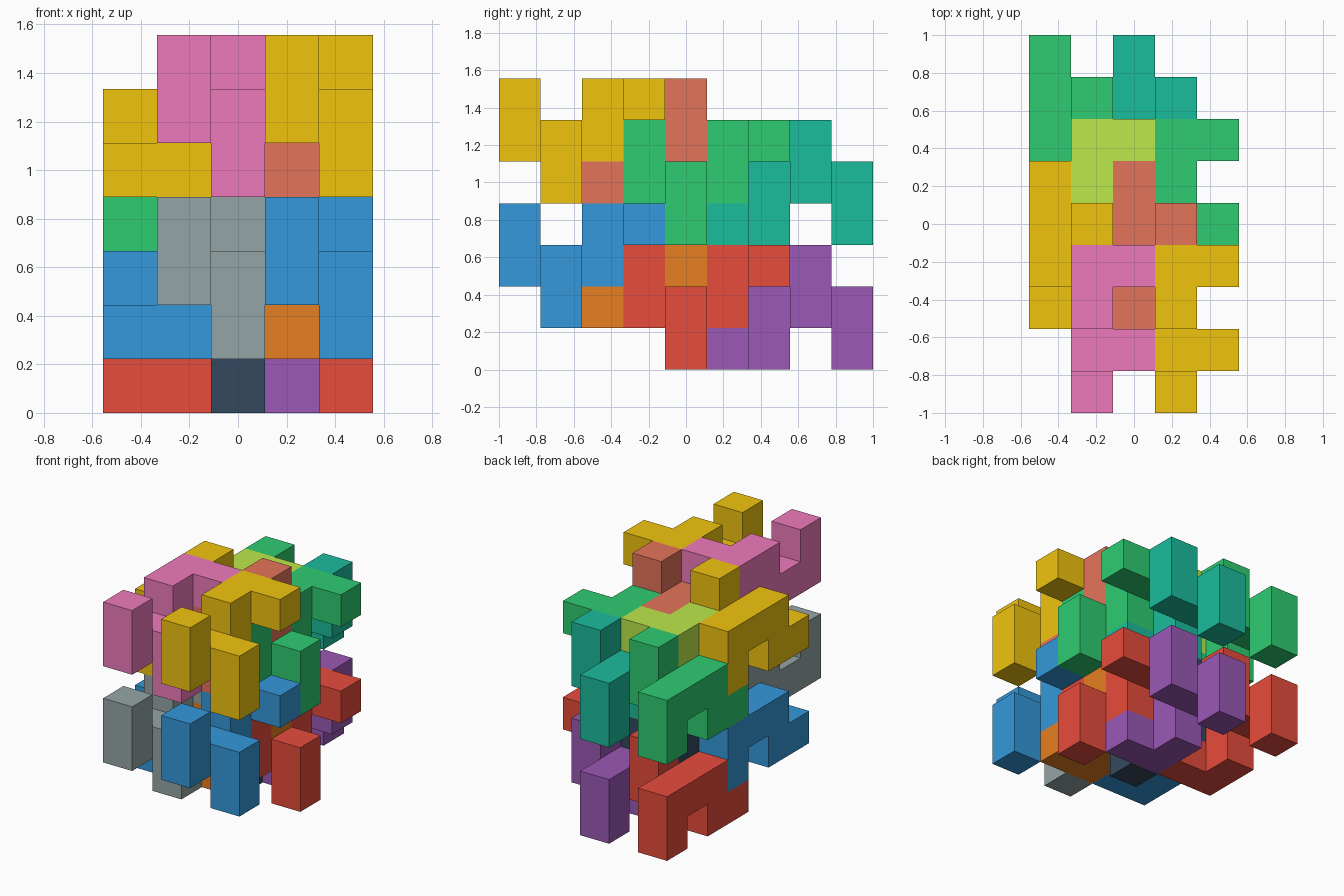
import bpy, bmesh
from mathutils import Vector

if "Cube" in bpy.data.objects:
    bpy.data.objects.remove(bpy.data.objects["Cube"])

U = 2 / 9  # edge length of one cube cell

# Nine-cube hook piece, as (x, y, z) cells, and the same piece turned half a turn about x
HOOK = [(0, 0, 2), (0, 0, 3), (0, 1, 2), (1, 1, 2), (1, 1, 1),
        (0, 2, 2), (0, 2, 3), (0, 3, 3), (1, 3, 3)]
TURNED = [(x, 5 - y, 4 - z) for x, y, z in HOOK]

COLORS = {
    "blue": "3498DB", "red": "E74C3C", "grey": "95A5A6", "dark": "34495E",
    "orange": "E67E22", "purple": "9B59B6", "yellow": "F1C40F", "green": "2ECC71",
    "pink": "EE7ABB", "lime": "BCE84A", "salmon": "E4745A", "teal": "1ABC9C",
}


def material(name):
    mat = bpy.data.materials.get(name)
    if not mat:
        mat = bpy.data.materials.new(name)
        srgb = [int(COLORS[name][i:i + 2], 16) / 255 for i in (0, 2, 4)]
        mat.diffuse_color = [((c + 0.055) / 1.055) ** 2.4 for c in srgb] + [1]
        mat.use_nodes = True
        mat.node_tree.nodes["Principled BSDF"].inputs["Base Color"].default_value = mat.diffuse_color
    return mat


def piece(name, cells, offset, color):
    """Outer skin of a group of cube cells, with flat areas merged."""
    bm = bmesh.new()
    filled = set(cells)
    verts = {}

    def vert(p):
        p = tuple(p)
        if p not in verts:
            q = Vector(p) + Vector(offset) - Vector((2.5, 4.5, 0))
            verts[p] = bm.verts.new(q * U)
        return verts[p]

    for cell in cells:
        for axis in range(3):
            for side in (0, 1):
                beside = list(cell)
                beside[axis] += 2 * side - 1
                if tuple(beside) in filled:
                    continue
                corners = []
                for a, b in ((0, 0), (1, 0), (1, 1), (0, 1)):
                    p = list(cell)
                    p[axis] += side
                    p[(axis + 1) % 3] += a
                    p[(axis + 2) % 3] += b
                    corners.append(vert(p))
                bm.faces.new(corners if side else corners[::-1])
    bmesh.ops.dissolve_limit(bm, angle_limit=0.01, verts=bm.verts, edges=bm.edges)
    mesh = bpy.data.meshes.new(name)
    bm.to_mesh(mesh)
    bm.free()
    mesh.materials.append(material(color))
    obj = bpy.data.objects.new(name, mesh)
    bpy.context.collection.objects.link(obj)


# Columns: name, cells, x offset, (front, back) colours for the lower and upper layer
COLUMNS = [
    ("left_turned", TURNED, 0, (("blue", "red"), ("yellow", "green"))),
    ("mid_left_hook", HOOK, 1, (("grey", "dark"), ("pink", "lime"))),
    ("mid_right_turned", TURNED, 2, (("orange", "purple"), ("salmon", "teal"))),
    ("right_hook", HOOK, 3, (("blue", "red"), ("yellow", "green"))),
]

# Each back piece sits three cells behind and one below; the upper layer is three cells up
for name, cells, x, layers in COLUMNS:
    for layer, colors in enumerate(layers):
        for row, color in enumerate(colors):
            label = f"{('lower', 'upper')[layer]}_{('front', 'back')[row]}_{name}_piece"
            piece(label, cells, (x, 3 * row, 3 * layer - row), color)
